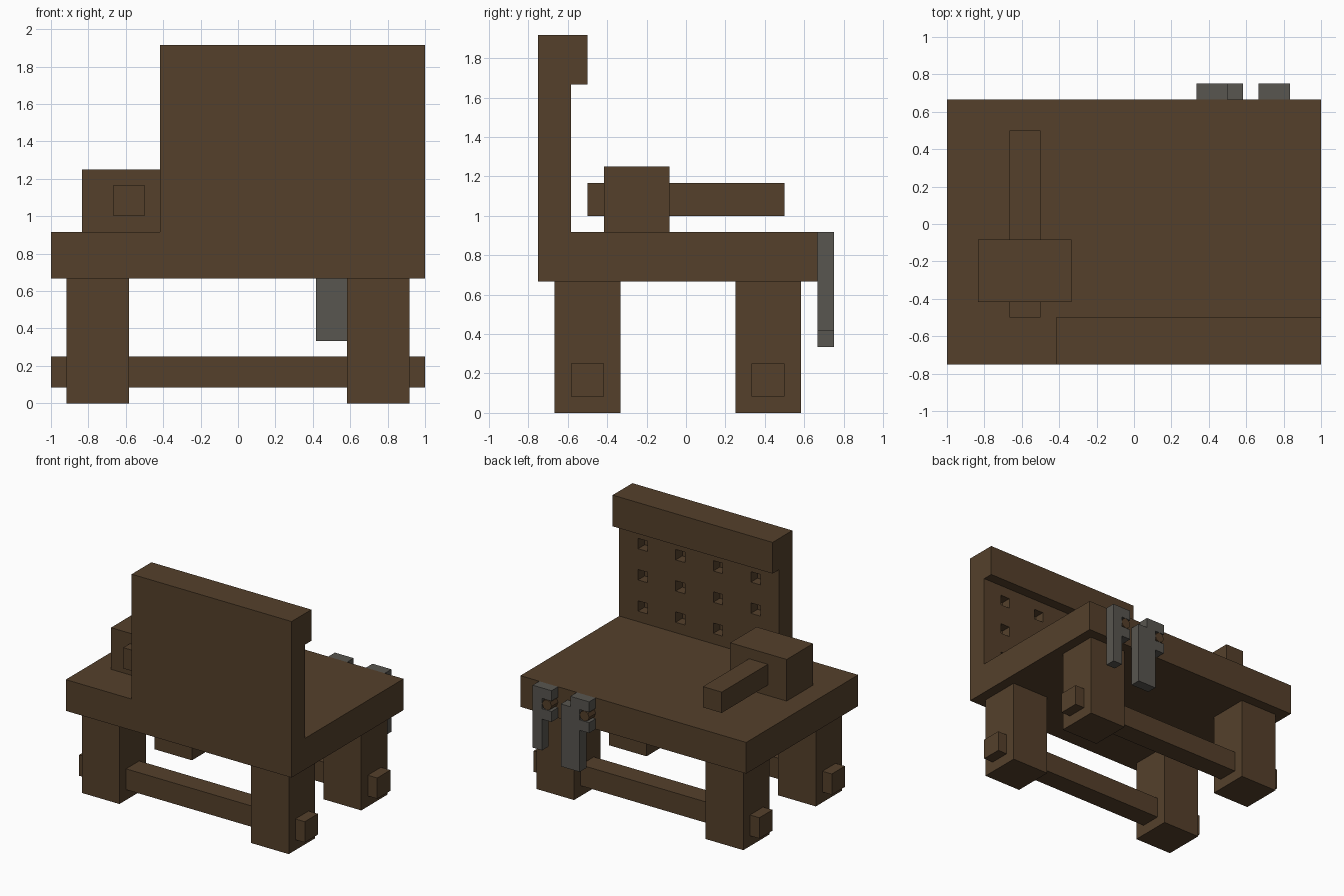
import bpy
import bmesh
from mathutils import Matrix, Vector

default = bpy.data.objects.get("Cube")
if default:
    bpy.data.objects.remove(default, do_unlink=True)

U = 1 / 12  # everything sits on a twelfth-unit grid


def material(name, color):
    mat = bpy.data.materials.new(name)
    mat.use_nodes = True
    mat.diffuse_color = color
    mat.node_tree.nodes["Principled BSDF"].inputs["Base Color"].default_value = color
    return mat


WOOD = material("dark wood", (0.090, 0.051, 0.024, 1))
METAL = material("grey metal", (0.098, 0.092, 0.080, 1))


def add_object(name, bm, mat):
    mesh = bpy.data.meshes.new(name)
    bm.to_mesh(mesh)
    bm.free()
    mesh.materials.append(mat)
    obj = bpy.data.objects.new(name, mesh)
    bpy.context.collection.objects.link(obj)
    return obj


def add_cuboid(bm, low, high):
    low, high = Vector(low) * U, Vector(high) * U
    place = Matrix.Translation((low + high) / 2) @ Matrix.Diagonal((high - low).to_4d())
    bmesh.ops.create_cube(bm, size=1, matrix=place)


def box(name, low, high, mat=WOOD):
    bm = bmesh.new()
    add_cuboid(bm, low, high)
    return add_object(name, bm, mat)


def extrude_profile(name, points, y0, y1, mat):
    """Extrude an x-z outline along y."""
    bm = bmesh.new()
    face = bm.faces.new([bm.verts.new((x * U, y0 * U, z * U)) for x, z in points])
    moved = bmesh.ops.extrude_face_region(bm, geom=[face])["geom"]
    verts = [v for v in moved if isinstance(v, bmesh.types.BMVert)]
    bmesh.ops.translate(bm, verts=verts, vec=(0, (y1 - y0) * U, 0))
    bmesh.ops.recalc_face_normals(bm, faces=bm.faces[:])
    return add_object(name, bm, mat)


# Worktop, legs and stretchers
box("worktop", (-12, -9, 8), (12, 8, 11))
for row, y in (("front", -8), ("back", 3)):
    for side, x in (("right", -11), ("left", 7)):
        box(f"{row}_{side}_leg", (x, y, 0), (x + 4, y + 4, 8))
    box(f"{row}_stretcher", (-12, y + 1, 1), (12, y + 3, 3))

# Upright board with an overhanging top and rows of blind peg holes
board = box("upright_board", (-5, -9, 11), (12, -7, 20))
box("board_top", (-5, -9, 20), (12, -6, 23))
holes = bmesh.new()
for x in range(-3, 10, 4):
    for z in range(12, 19, 3):
        add_cuboid(holes, (x, -8, z), (x + 1, -6, z + 1))
cutter = add_object("peg_hole_cutter", holes, WOOD)
cutter.hide_render = True
cut = board.modifiers.new("peg_holes", "BOOLEAN")
cut.operation = "DIFFERENCE"
cut.solver = "EXACT"
cut.object = cutter
bpy.context.view_layer.objects.active = board
bpy.ops.object.modifier_apply(modifier=cut.name)
bpy.data.objects.remove(cutter, do_unlink=True)

# Mallet lying on the worktop
box("mallet_head", (-10, -5, 11), (-4, -1, 15))
box("mallet_handle", (-8, -6, 12), (-6, 6, 14))

# Tools hanging from the back edge, notched around their pegs
extrude_profile("narrow_tool", [(10, 11), (8, 11), (8, 10), (9, 10), (9, 9), (8, 9),
                                (8, 8), (9, 8), (9, 5), (10, 5)], 8, 9, METAL)
extrude_profile("wide_tool", [(6, 11), (4, 11), (4, 10), (5, 10), (5, 9), (4, 9), (4, 8),
                              (5, 8), (5, 4), (7, 4), (7, 10), (6, 10)], 8, 9, METAL)
for name, x in (("narrow", 8.5), ("wide", 4.5)):
    bm = bmesh.new()
    place = Matrix.Translation(Vector((x, 8.5, 9.5)) * U) @ Matrix.Rotation(1.5708, 4, "X")
    bmesh.ops.create_cone(bm, cap_ends=True, segments=8, radius1=U / 2, radius2=U / 2,
                          depth=U, matrix=place)
    add_object(f"{name}_tool_peg", bm, WOOD)
